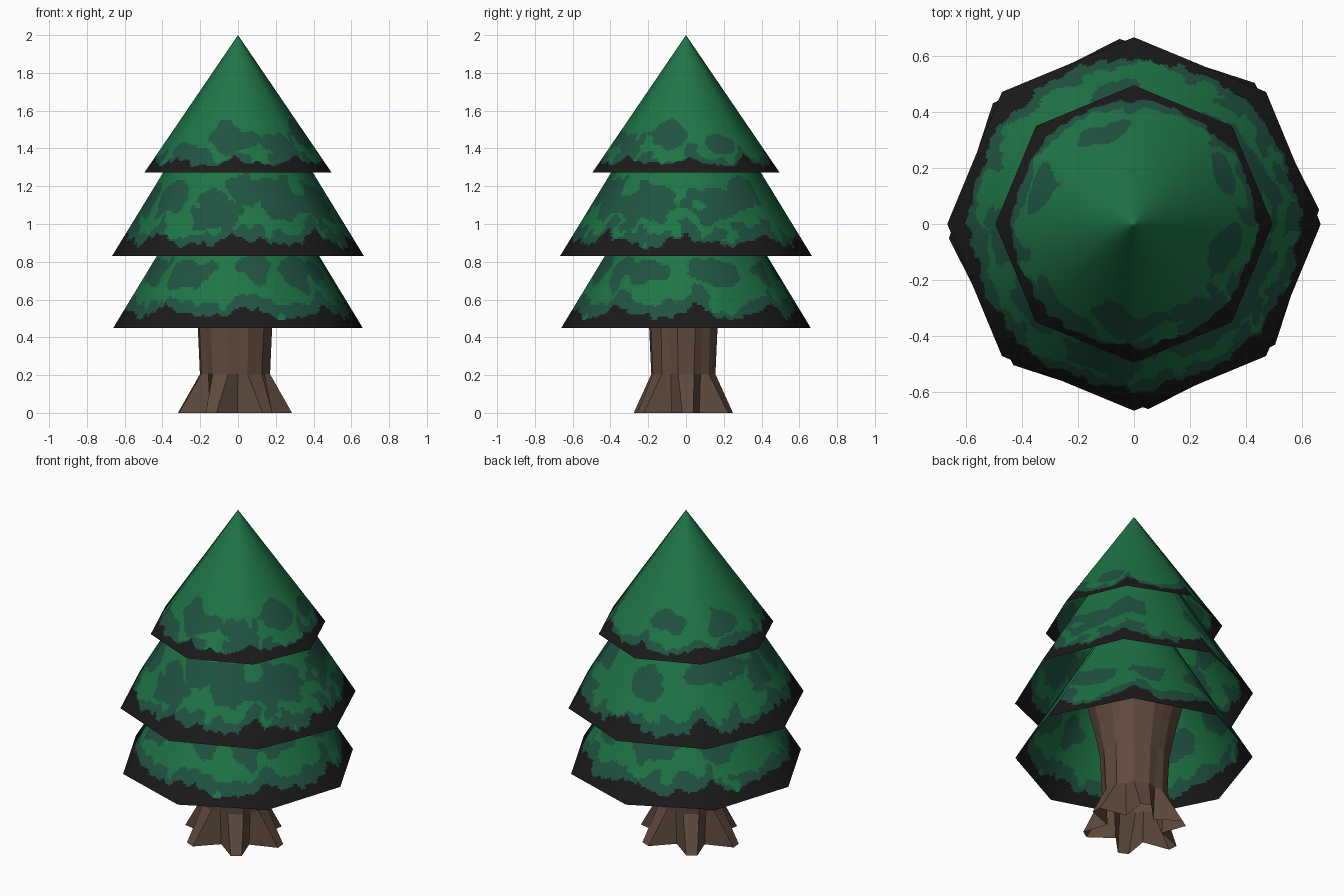
import bpy
import math
from mathutils import Vector, noise

if "Cube" in bpy.data.objects:
    bpy.data.objects.remove(bpy.data.objects["Cube"])


def material(name, rgb):
    m = bpy.data.materials.new(name)
    m.diffuse_color = (*rgb, 1)
    m.use_nodes = True
    m.node_tree.nodes["Principled BSDF"].inputs["Base Color"].default_value = m.diffuse_color
    return m


GREEN = material("needle_green", (0.0135, 0.178, 0.063))
TEAL = material("shaded_green", (0.0140, 0.087, 0.054))
BLACK = material("dark_rim", (0.0108, 0.0106, 0.0110))
BARK = material("bark_brown", (0.114, 0.069, 0.047))


def make(name, verts, faces, mats):
    me = bpy.data.meshes.new(name)
    me.from_pydata(verts, [], faces)
    for m in mats:
        me.materials.append(m)
    ob = bpy.data.objects.new(name, me)
    bpy.context.collection.objects.link(ob)
    return ob


def tier(name, z0, radius, apex, turn, low, high, patches, seed):
    """Open eight-sided cone, finely divided so the ragged paint can follow faces."""
    per, rings = 32, 80
    cols = per * 8
    height = apex - z0
    outline, angles = [], []
    for j in range(cols):
        k, f = divmod(j, per)
        a, b = (math.radians(turn + 45 * (k + d)) for d in (0, 1))
        ca = Vector((math.cos(a), math.sin(a), 0)) * radius
        cb = Vector((math.cos(b), math.sin(b), 0)) * radius
        outline.append(ca.lerp(cb, f / per))
        angles.append(a + (b - a) * f / per)
    verts, normals = [], []
    for i in range(rings):
        t = (i / rings) ** 1.25
        for j in range(cols):
            p = outline[j] * (1 - t)
            verts.append((p.x, p.y, z0 + height * t))
            normals.append(Vector((height * math.cos(angles[j]),
                                   height * math.sin(angles[j]), radius)).normalized())
    verts.append((0, 0, apex))
    normals.append(Vector((0, 0, 1)))
    faces = []
    for i in range(rings - 1):
        for j in range(cols):
            n = (j + 1) % cols
            faces.append((i * cols + j, i * cols + n, (i + 1) * cols + n, (i + 1) * cols + j))
    top = (rings - 1) * cols
    faces += [(top + j, top + (j + 1) % cols, len(verts) - 1) for j in range(cols)]
    ob = make(name, verts, faces, [GREEN, TEAL, BLACK])

    # Paint: ragged black rim rising at the corners, teal band above it, teal patches higher up
    shift = Vector((seed, seed * 0.7, seed * 1.3))
    for f in ob.data.polygons:
        f.use_smooth = True
        c = f.center
        h = c.z - z0
        if h > 0.55:
            continue
        a = math.atan2(c.y, c.x)
        deg = math.degrees(a)
        corner = abs(((deg - turn) % 45) / 22.5 - 1)
        around = Vector((math.cos(a), math.sin(a), 0)) * radius + shift
        edge = low + (high - low) * corner ** 2
        edge += low * (0.5 * noise.noise(around * 10) + 0.5 * noise.noise(around * 24))
        q = c + shift
        fine = noise.noise(q * 18)
        coarse = noise.noise(q * 9)
        if h < edge:
            f.material_index = 2
        elif h < edge + low * 0.95 + 0.08 * coarse + 0.04 * fine:
            f.material_index = 1
        else:
            for pa, ph, da, dh in patches:
                turn_off = (deg - pa + 180) % 360 - 180
                d = (turn_off / da) ** 2 + ((h - ph) / dh) ** 2
                if d + 1.1 * coarse + 0.5 * fine < 0.9:
                    f.material_index = 1
                    break
    ob.data.normals_split_custom_set_from_vertices(normals)


# patches: direction in degrees, height above the rim, half width in degrees, half height
tier("lower_branches", 0.449, 0.663, 1.54, 4.5, 0.06, 0.125,
     [(-122, .28, 20, .08), (-78, .33, 12, .09), (-50, .28, 12, .10), (-32, .30, 18, .07),
      (20, .30, 18, .10), (60, .29, 14, .08), (105, .30, 18, .08), (150, .30, 18, .09),
      (200, .30, 15, .08)], 3.1)
tier("middle_branches", 0.83, 0.667, 1.92, 0, 0.06, 0.13,
     [(-105, .24, 18, .10), (-86, .36, 12, .10), (-60, .32, 14, .12), (-30, .27, 20, .12),
      (20, .27, 20, .10), (45, .35, 14, .10), (100, .30, 12, .08), (150, .36, 25, .09),
      (185, .28, 13, .10), (217, .30, 16, .10)], 7.7)
tier("top_branches", 1.273, 0.495, 2.0, 0, 0.04, 0.085,
     [(-97, .20, 24, .09), (-52, .14, 16, .08), (-15, .20, 18, .08), (30, .16, 12, .06),
      (108, .18, 16, .06), (160, .18, 15, .08), (225, .12, 15, .05)], 12.4)

# Trunk: six roots spreading at the ground, flaring again under the branches
# each ring: z, root radius, valley radius, half width of a root in degrees
rings = [(0.0, 0.302, 0.16, 6), (0.205, 0.188, 0.172, 14),
         (0.455, 0.200, 0.194, 15), (0.60, 0.228, 0.222, 15), (0.78, 0.275, 0.27, 15)]
verts, faces = [], []
for z, tip, valley, half in rings:
    for k in range(6):
        for off, r in ((-half, tip), (half, tip), (30, valley)):
            a = math.radians(5 + 60 * k + off)
            verts.append((-0.016 + r * math.cos(a), -0.014 + 0.92 * r * math.sin(a), z))
for i in range(len(rings) - 1):
    for j in range(18):
        n = (j + 1) % 18
        faces.append((i * 18 + j, i * 18 + n, i * 18 + 18 + n, i * 18 + 18 + j))
make("trunk", verts, faces, [BARK])
